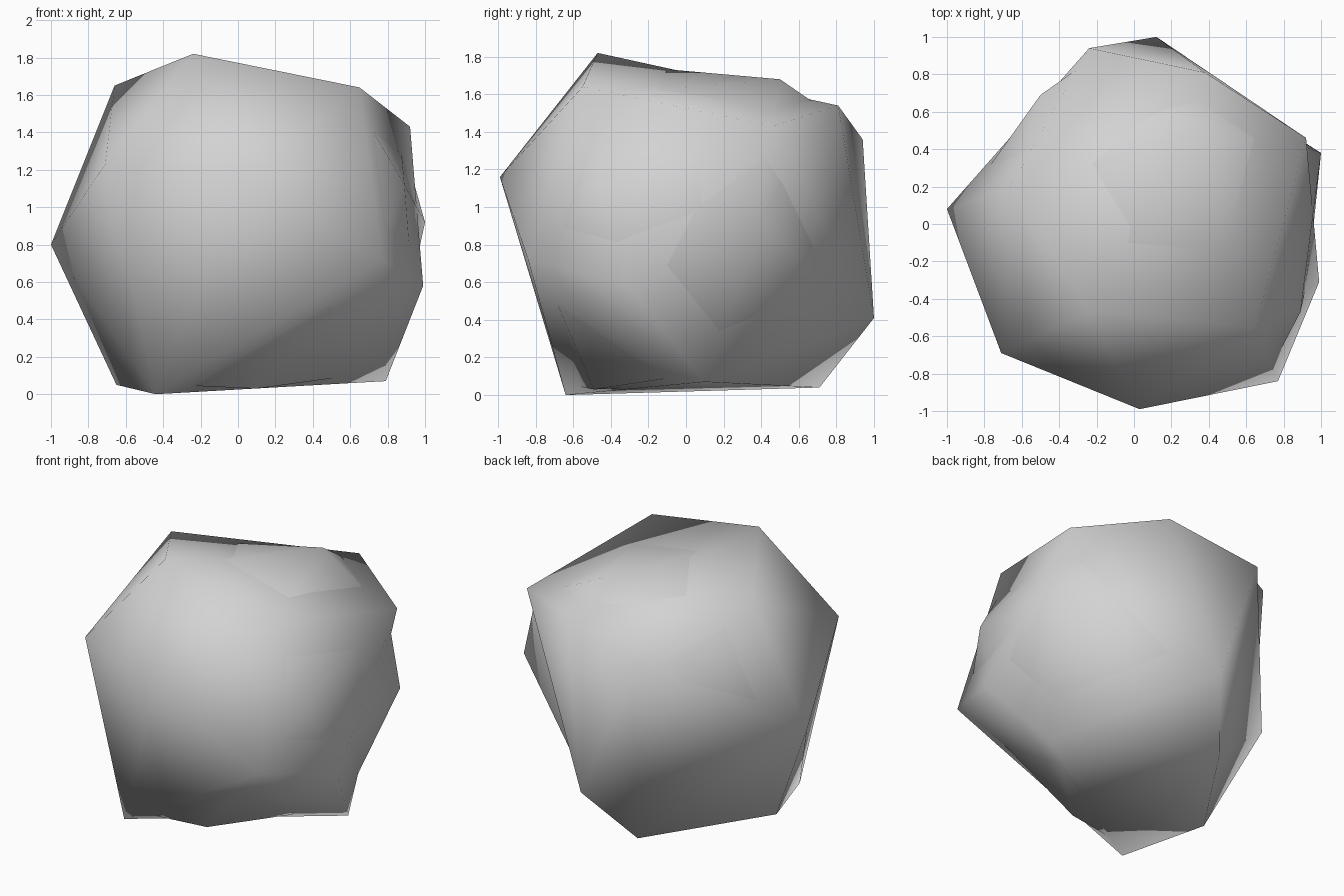
import bpy
import bmesh
from mathutils import Vector

default_cube = bpy.data.objects.get("Cube")
if default_cube:
    bpy.data.objects.remove(default_cube, do_unlink=True)


def make_material(name, colour):
    material = bpy.data.materials.new(name)
    material.use_nodes = True
    material.diffuse_color = colour
    for node in material.node_tree.nodes:
        if node.type == "BSDF_PRINCIPLED":
            node.inputs["Base Color"].default_value = colour
            node.inputs["Roughness"].default_value = 0.9
    return material


def make_rock(name, corners, material):
    """Wrap a tight faceted skin around the corner points and smooth it."""
    bm = bmesh.new()
    for corner in corners:
        bm.verts.new(corner)
    bmesh.ops.convex_hull(bm, input=bm.verts[:])
    # Drop points that ended up inside the skin
    loose = [v for v in bm.verts if not v.link_faces]
    bmesh.ops.delete(bm, geom=loose, context="VERTS")
    bmesh.ops.recalc_face_normals(bm, faces=bm.faces[:])
    for face in bm.faces:
        face.smooth = True
    mesh = bpy.data.meshes.new(name)
    bm.to_mesh(mesh)
    bm.free()
    mesh.materials.append(material)
    rock = bpy.data.objects.new(name, mesh)
    bpy.context.collection.objects.link(rock)
    return rock


stone = make_material("stone grey", (0.65, 0.65, 0.65, 1.0))

# Corners of the boulder: crown, waist and base
crown = [(-.24, -.47, 1.82), (.65, -.55, 1.64), (.92, .46, 1.43),
         (.38, .81, 1.54), (-.24, .94, 1.36), (-.66, .2, 1.65)]
waist = [(-.71, -.69, 1.23), (.03, -.99, 1.16), (.77, -.84, .72),
         (.99, -.31, .58), (.12, 1, .41), (-1, .08, .8)]
base = [(.79, .1, .07), (-.44, -.64, 0), (-.65, -.08, .05), (-.12, .71, .04)]
body = crown + waist + base

# Points of the inner rock that break through the boulder's skin
spikes = [(-.5, .69, 1.39), (.31, .5, 1.68), (1, .38, .92),
          (.89, -.47, 1.12), (.1, -.49, .03)]
centre = Vector((0, 0, .87))
core = [centre.lerp(Vector(corner), .94) for corner in body]

make_rock("boulder", body, stone)
make_rock("inner_rock", core + spikes, stone)
